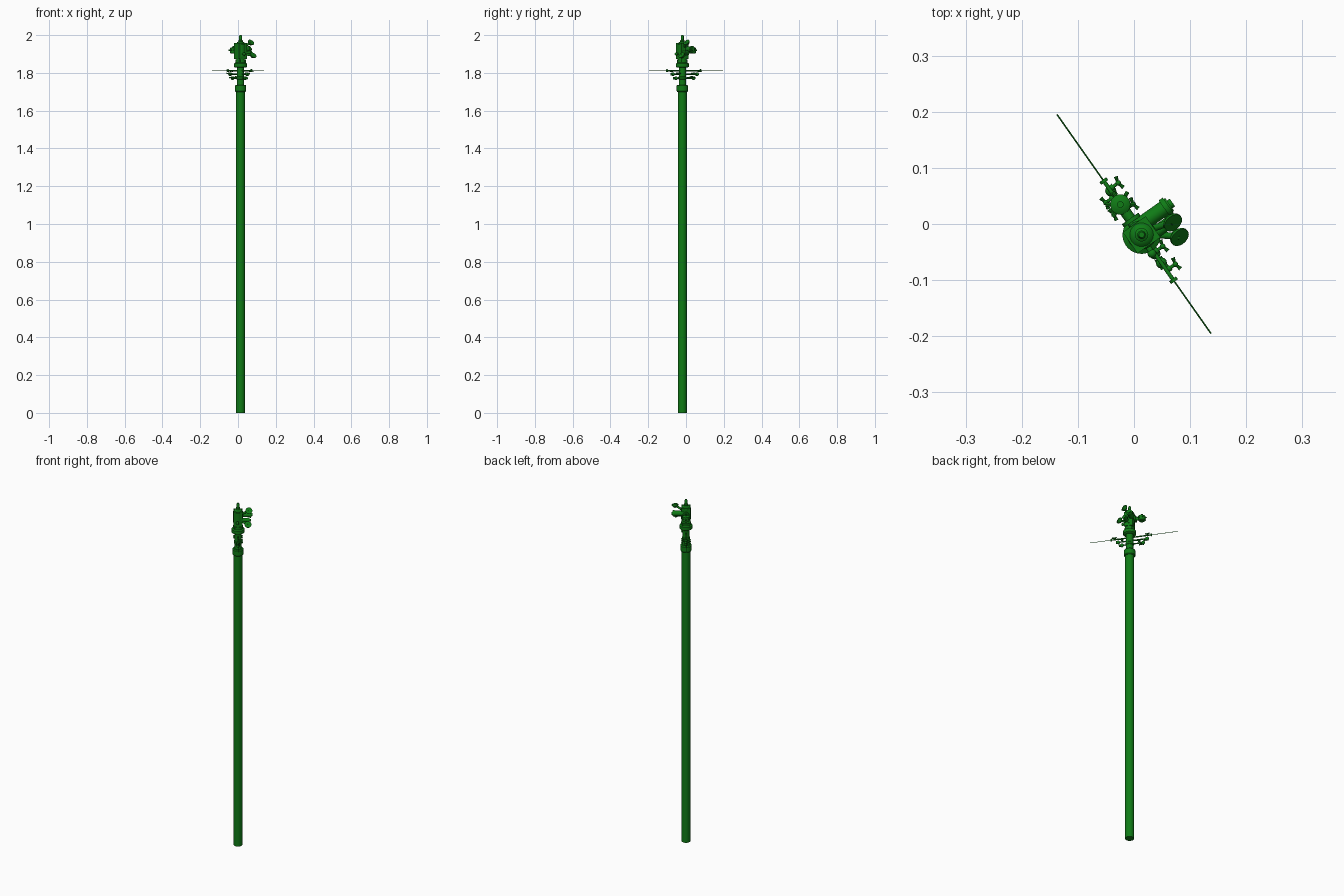
import bpy, math
from mathutils import Vector, Matrix

if "Cube" in bpy.data.objects:
    bpy.data.objects.remove(bpy.data.objects["Cube"])

green = bpy.data.materials.new("green_paint")
green.diffuse_color = (0.005, 0.2, 0.008, 1)
green.use_nodes = True
green.node_tree.nodes["Principled BSDF"].inputs["Base Color"].default_value = green.diffuse_color

# Local frame: s runs along the crossbar, t runs along the forward barrel
S = Vector((0.575, -0.818, 0)).normalized()
T = Vector((-S.y, S.x, 0))
POLE = 0.0235


def P(s, t, z):
    return S * s + T * t + Vector((0, 0, z))


def finish(o, name, smooth=True):
    o.name = name
    o.data.materials.append(green)
    if smooth:
        bpy.ops.object.shade_smooth_by_angle()
    return o


def rod(name, a, b, r, r2=None, n=16):
    d = b - a
    bpy.ops.mesh.primitive_cone_add(vertices=n, radius1=r, radius2=r if r2 is None else r2,
                                    depth=d.length, location=(a + b) / 2,
                                    rotation=d.to_track_quat('Z', 'Y').to_euler())
    return finish(bpy.context.object, name)


def ball(name, c, r):
    bpy.ops.mesh.primitive_uv_sphere_add(segments=12, ring_count=8, radius=r, location=c)
    return finish(bpy.context.object, name)


def box(name, c, size):
    bpy.ops.mesh.primitive_cube_add(size=1, location=c, rotation=(0, 0, math.atan2(S.y, S.x)))
    o = bpy.context.object
    o.scale = size
    return finish(o, name, False)


def lathe(name, s, t, profile, n=32):
    # revolved (radius, height) profile about a vertical axis
    c = P(s, t, 0)
    verts, faces = [], []
    for r, z in profile:
        for i in range(n):
            a = 2 * math.pi * i / n
            verts.append((c.x + r * math.cos(a), c.y + r * math.sin(a), z))
    for k in range(len(profile) - 1):
        for i in range(n):
            j = (i + 1) % n
            faces.append((k * n + i, k * n + j, (k + 1) * n + j, (k + 1) * n + i))
    faces.append(tuple(range(n))[::-1])
    faces.append(tuple((len(profile) - 1) * n + i for i in range(n)))
    me = bpy.data.meshes.new(name)
    me.from_pydata(verts, [], faces)
    o = bpy.data.objects.new(name, me)
    bpy.context.collection.objects.link(o)
    bpy.ops.object.select_all(action='DESELECT')
    o.select_set(True)
    bpy.context.view_layer.objects.active = o
    return finish(o, name)


# Mast and clamp collars
lathe("mast", POLE, 0, [(0.0235, 0), (0.0235, 1.705)])
lathe("lower_collar", POLE, 0, [(0.027, 1.70), (0.03, 1.704), (0.03, 1.732), (0.026, 1.737)])
lathe("neck", POLE, 0, [(0.019, 1.735), (0.019, 1.765), (0.022, 1.768), (0.022, 1.778),
                        (0.019, 1.781), (0.019, 1.835)])
lathe("upper_collar", POLE, 0, [(0.028, 1.828), (0.034, 1.832), (0.034, 1.85), (0.026, 1.855),
                                (0.026, 1.868)])

# Thin long whisker through the neck
rod("whisker", P(-0.2385, 0, 1.812), P(0.2385, 0, 1.812), 0.0014, n=8)

# Three stacked crossbars with end caps
for z, h in ((1.812, 0.105), (1.793, 0.075), (1.772, 0.06)):
    rod("crossbar", P(POLE - h - 0.012, 0, z), P(POLE + h - 0.006, 0, z), 0.0035)
    for e in (POLE - h - 0.012, POLE + h - 0.006):
        rod("crossbar_cap", P(e - 0.003, 0, z), P(e + 0.003, 0, z), 0.0075)


# T-shaped taps on the crossbars
def tap(s, side, z, length=0.019):
    end = P(s, side * length, z)
    rod("tap_stem", P(s, 0, z), end, 0.003)
    rod("tap_neck", P(s, side * 0.003, z), P(s, side * 0.009, z), 0.0055)
    for q in (-1, 1):
        rod("tap_handle", end, P(s + q * 0.012, side * (length + 0.003), z), 0.002, 0.004, 10)
    ball("tap_hub", end, 0.005)


for s, side, z in ((0.062, 1, 1.797), (0.101, 1, 1.810), (-0.076, 1, 1.810), (-0.06, -1, 1.797),
                   (-0.03, 1, 1.778), (-0.035, -1, 1.775)):
    tap(s, side, z)
for s, z in ((0.065, 1.772), (0.085, 1.793), (-0.05, 1.772), (-0.072, 1.793)):
    ball("bar_knob", P(s, 0, z), 0.010)

# Head: housing, cap and top spigot
lathe("head_column", POLE, 0, [(0.022, 1.855), (0.022, 1.885), (0.026, 1.888), (0.026, 1.95),
                               (0.018, 1.962), (0.010, 1.966)])
box("head_block", P(POLE, 0, 1.915), (0.046, 0.05, 0.085))
lathe("top_spigot", POLE, 0, [(0.012, 1.96), (0.012, 1.972), (0.0075, 1.975), (0.0075, 1.994),
                              (0.005, 2.0)], 16)
for a in range(4):
    q = math.pi / 4 + a * math.pi / 2
    s, t = POLE + 0.024 * math.cos(q), 0.024 * math.sin(q)
    lathe("head_bolt", s, t, [(0.004, 1.845), (0.004, 1.872)], 6)

# Forward barrel pair with end rings
for s, z, r, length in ((0.008, 1.925, 0.014, 0.072), (0.034, 1.905, 0.011, 0.062)):
    rod("barrel", P(s, 0, z), P(s, length, z), r, n=24)
    rod("barrel_ring", P(s, length - 0.012, z), P(s, length - 0.003, z), r + 0.003, n=24)
    rod("barrel_nose", P(s, length, z), P(s, length + 0.006, z), r * 0.6, n=20)

# Side drum on a short arm
rod("drum_arm", P(POLE, 0, 1.92), P(-0.042, 0, 1.92), 0.010)
rod("arm_flange", P(-0.012, 0, 1.92), P(-0.005, 0, 1.92), 0.018, n=24)
lathe("drum", -0.0425, 0, [(0.013, 1.902), (0.018, 1.906), (0.018, 1.931), (0.012, 1.935),
                           (0.006, 1.936), (0.006, 1.942)], 24)
for a in range(6):
    q = a * math.pi / 3
    c, u = P(-0.0425, 0, 1.919), Vector((math.cos(q), math.sin(q), 0))
    rod("drum_lug", c + u * 0.015, c + u * 0.026, 0.0035, n=8)

# Two tilted round lamp discs on stalks
for c, root in ((Vector((0.080, -0.022, 1.892)), P(POLE + 0.01, 0.015, 1.90)),
                (Vector((0.068, 0.004, 1.960)), P(POLE, 0.015, 1.935))):
    n = Vector((0.5, -0.55, 0.67)).normalized()
    rod("disc_stalk", root, c, 0.006)
    rod("lamp_back", c - n * 0.012, c, 0.008, 0.018, 24)
    rod("lamp_disc", c, c + n * 0.004, 0.018, n=24)

# Small front lever
rod("front_lever", P(POLE, 0, 1.90), P(POLE + 0.038, -0.004, 1.90), 0.005)
ball("lever_knob", P(POLE + 0.038, -0.004, 1.90), 0.008)
